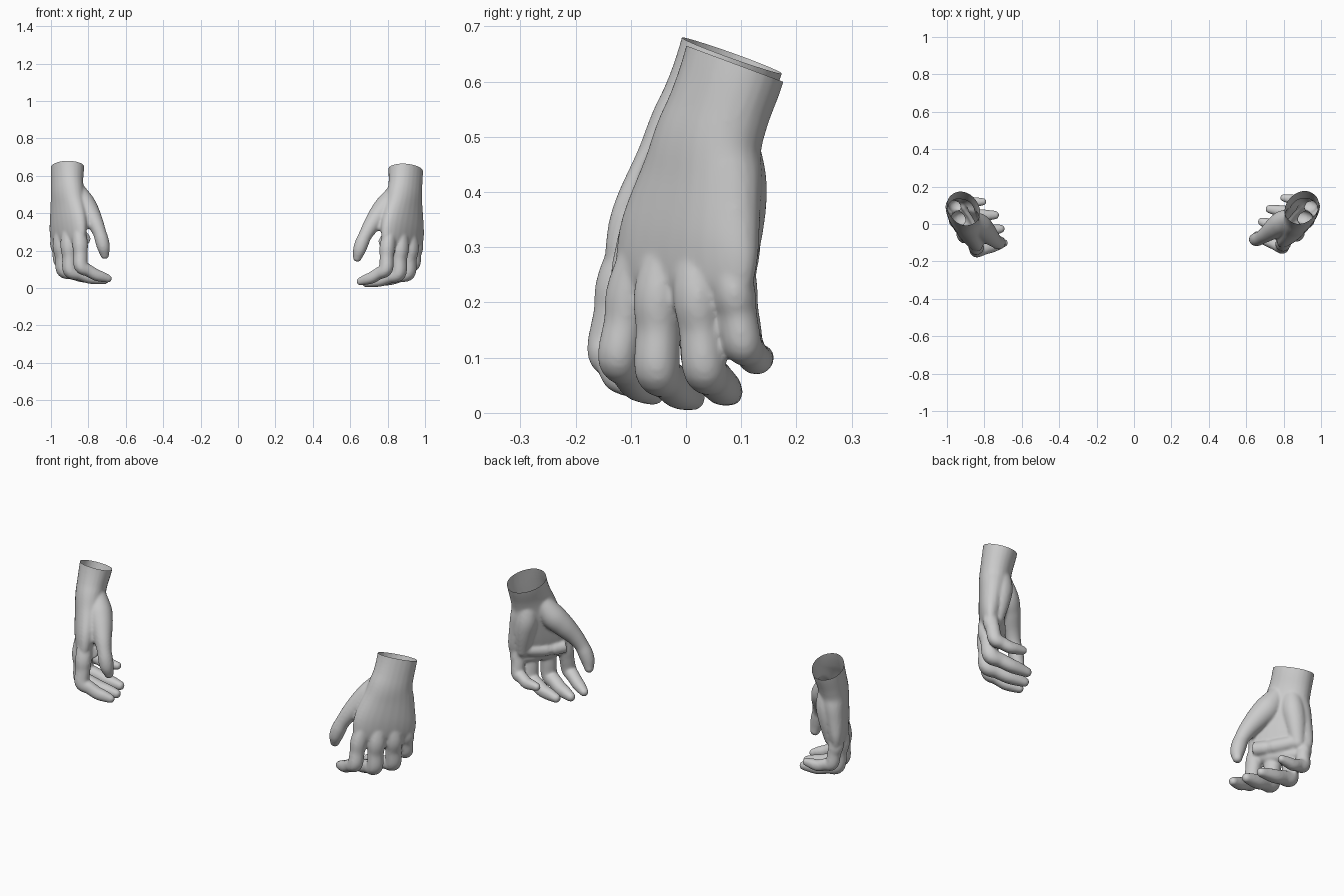
import bpy, bmesh, math
from mathutils import Vector, Matrix

if "Cube" in bpy.data.objects:
    bpy.data.objects.remove(bpy.data.objects["Cube"])

ACROSS = Vector((0.65, 0.76, 0)).normalized()   # index side -> little finger side


def catmull(p0, p1, p2, p3, t):
    return [0.5 * (2 * b + (c - a) * t + (2 * a - 5 * b + 4 * c - d) * t * t
                   + (3 * b - a - 3 * c + d) * t ** 3)
            for a, b, c, d in zip(p0, p1, p2, p3)]


def loft(parts, stations, power=1.0, steps=6, sides=24):
    """Closed smooth tube through (x, y, z, half_width, half_depth) with a round end."""
    s = [list(p) if len(p) == 5 else [*p, p[3]] for p in stations]
    s = [s[0]] + s + [s[-1]]
    path = [catmull(*s[i:i + 4], k / steps) for i in range(len(s) - 3) for k in range(steps)]
    path.append(s[-1])
    rings = []
    for i, p in enumerate(path):
        a, b = path[max(i - 1, 0)], path[min(i + 1, len(path) - 1)]
        t = (Vector(b[:3]) - Vector(a[:3])).normalized()
        rings.append((Vector(p[:3]), t, p[3], p[4]))
    c, t, ra, rb = rings[-1]
    for k in range(1, 6):
        w = math.radians(k * 17)
        rings.append((c + t * min(ra, rb) * math.sin(w), t, ra * math.cos(w), rb * math.cos(w)))
    bm = bmesh.new()
    loops = []
    for c, t, ra, rb in rings:
        u = (ACROSS - t * ACROSS.dot(t)).normalized()
        v = t.cross(u)
        loop = []
        for k in range(sides):
            w = 2 * math.pi * k / sides
            cu, sv = math.cos(w), math.sin(w)
            cu = math.copysign(abs(cu) ** power, cu)
            sv = math.copysign(abs(sv) ** power, sv)
            loop.append(bm.verts.new(c + u * ra * cu + v * rb * sv))
        loops.append(loop)
    for la, lb in zip(loops, loops[1:]):
        for k in range(sides):
            n = (k + 1) % sides
            bm.faces.new((la[k], la[n], lb[n], lb[k]))
    bm.faces.new(loops[0][::-1])
    bm.faces.new(loops[-1])
    bmesh.ops.recalc_face_normals(bm, faces=bm.faces)
    me = bpy.data.meshes.new("part")
    bm.to_mesh(me)
    bm.free()
    parts.append(bpy.data.objects.new("part", me))


def finger(parts, r, base, mcp, pip, dip, tip):
    """Finger with slightly swollen joints."""
    mid = lambda a, b: [(m + n) / 2 for m, n in zip(a, b)]
    loft(parts, [(*base, r * .8), (*mcp, r * 1.12), (*mid(mcp, pip), r * 1.02), (*pip, r * 1.02),
                 (*mid(pip, dip), r * .9), (*dip, r * .86), (*mid(dip, tip), r * .78),
                 (*tip, r * .6)], power=.9)


def make_hand(name, thumb_shift):
    parts = []
    # wrist and palm
    loft(parts, [(.897, .115, .74, .100, .082), (.897, .088, .63, .100, .082),
                 (.895, .06, .55, .102, .076), (.890, .040, .49, .112, .074),
                 (.886, .028, .42, .132, .070), (.880, .007, .32, .158, .062),
                 (.878, -.002, .25, .158, .050), (.872, -.002, .21, .146, .034)], power=.94)
    # fingers: index, middle, ring, little
    finger(parts, .036, (.822, -.06, .36), (.80, -.100, .23), (.79, -.122, .10),
           (.715, -.09, .055), (.655, -.06, .035))
    finger(parts, .039, (.865, -.02, .36), (.868, -.048, .225), (.858, -.052, .078),
           (.765, -.014, .042), (.685, .012, .028))
    finger(parts, .038, (.90, .02, .36), (.922, .020, .225), (.909, .034, .08),
           (.815, .064, .048), (.725, .080, .036))
    finger(parts, .033, (.925, .065, .36), (.952, .085, .235), (.939, .103, .125),
           (.87, .126, .098), (.80, .140, .100))
    # thumb with its muscle pad
    thumb = [(.85, .04, .53, .04), (.80, .012, .445, .062), (.755, -.018, .39, .057),
             (.71, -.052, .33, .044), (.68, -.072, .28, .036), (.662, -.08, .24, .037),
             (.648, -.083, .2, .034), (.638, -.078, .163, .024)]
    n = len(thumb) - 1
    loft(parts, [(x + thumb_shift[0] * i / n, y + thumb_shift[1] * i / n, z, r)
                 for i, (x, y, z, r) in enumerate(thumb)])
    # web between thumb and index
    loft(parts, [(.82, -.01, .44, .045), (.775, -.04, .365, .038), (.765, -.06, .325, .024)])
    # heel of the palm on the little finger side
    loft(parts, [(.89, .08, .53, .04), (.893, .09, .43, .055), (.905, .093, .35, .05),
                 (.92, .088, .25, .035)])
    # padding under the finger roots
    loft(parts, [(.775, -.07, .25, .034), (.825, -.01, .245, .036), (.885, .055, .25, .036),
                 (.92, .09, .26, .03)])

    # unite the parts, then even out into one skin
    coll = bpy.data.collections.new("hand_parts")
    bpy.context.scene.collection.children.link(coll)
    ob, rest = parts[0], parts[1:]
    ob.name = name
    bpy.context.scene.collection.objects.link(ob)
    for p in rest:
        coll.objects.link(p)
    m = ob.modifiers.new("unite", 'BOOLEAN')
    m.operation, m.solver = 'UNION', 'EXACT'
    m.operand_type, m.collection = 'COLLECTION', coll
    m = ob.modifiers.new("fuse", 'REMESH')
    m.mode, m.voxel_size = 'VOXEL', .006
    m = ob.modifiers.new("soften", 'SMOOTH')
    m.factor, m.iterations = .5, 9
    bpy.context.view_layer.update()
    fused = bpy.data.meshes.new_from_object(ob.evaluated_get(bpy.context.evaluated_depsgraph_get()))
    ob.modifiers.clear()
    ob.data = fused
    for p in rest:
        bpy.data.objects.remove(p)
    bpy.data.collections.remove(coll)

    # open slanted cut at the wrist
    bm = bmesh.new()
    bm.from_mesh(fused)
    bmesh.ops.bisect_plane(bm, geom=bm.verts[:] + bm.edges[:] + bm.faces[:],
                           plane_co=(.895, 0, .665), plane_no=(0, .35, .94), clear_outer=True)
    for f in bm.faces:
        f.smooth = True
    bm.to_mesh(fused)
    bm.free()
    return ob


hand_a = make_hand("hand_right_side", (0, 0))
hand_b = make_hand("hand_left_side", (.035, .025))

# second hand: turned a little, raised and mirrored
pivot = Matrix.Translation((.9, .085, 0))
turn = pivot @ Matrix.Rotation(math.radians(9), 4, 'Z') @ pivot.inverted()
hand_b.data.transform(Matrix.Scale(-1, 4, (1, 0, 0)) @ Matrix.Translation((.015, -.005, .015)) @ turn)
hand_b.data.flip_normals()
